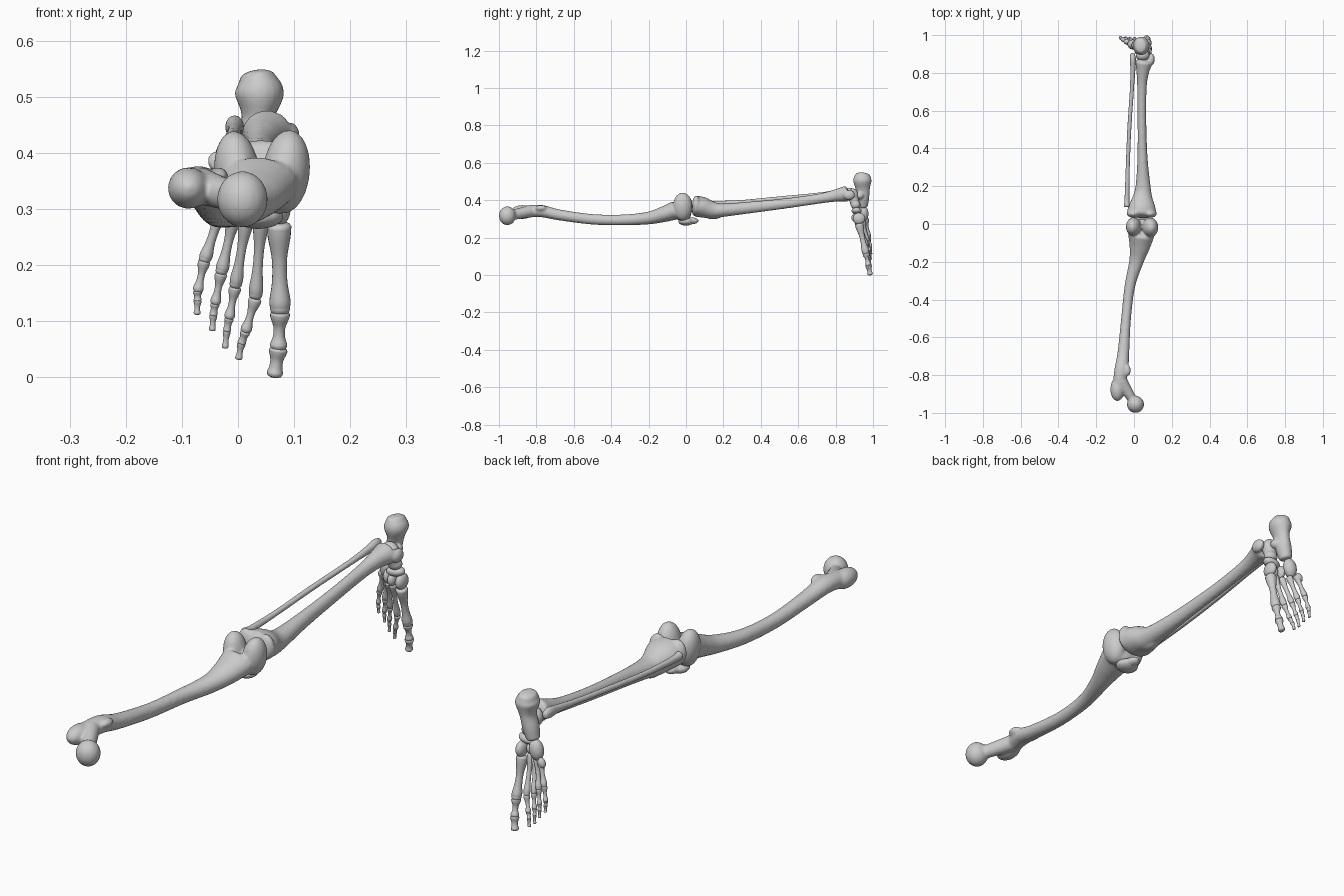
import bpy, bmesh, math
from mathutils import Vector, Matrix


def sample(st, n=5):
    """Catmull-Rom through (x, y, z, half_width, half_depth) stations."""
    p = [Vector(s) for s in st]
    p = [p[0] * 2 - p[1]] + p + [p[-1] * 2 - p[-2]]
    out = []
    for i in range(1, len(p) - 2):
        a, b, c, d = p[i - 1:i + 3]
        for k in range(n):
            t = k / n
            out.append(0.5 * (2 * b + (c - a) * t + (2 * a - 5 * b + 4 * c - d) * t ** 2
                              + (3 * b - a - 3 * c + d) * t ** 3))
    return out + [p[-2]]


def loft(bm, st, dome=0.4, sides=20):
    s = sample(st)
    c = [Vector(v[:3]) for v in s]
    rings = []
    last = len(s) - 1
    for i, v in enumerate(s):
        t = (c[min(i + 1, last)] - c[max(i - 1, 0)]).normalized()
        rings.append((c[i], t, v[3], v[4]))
    # domed ends
    for end, sign in ((0, -1), (-1, 1)):
        o, t, a, b = rings[end]
        for ang in (0.5, 1.0, 1.35):
            r = (o + t * sign * math.sin(ang) * dome * min(a, b), t,
                 a * math.cos(ang), b * math.cos(ang))
            rings.insert(0, r) if sign < 0 else rings.append(r)
    rows = []
    for o, t, a, b in rings:
        u = (Vector((1, 0, 0)) - t * t.x).normalized()
        w = t.cross(u)
        rows.append([bm.verts.new(o + u * a * math.cos(q) + w * b * math.sin(q))
                     for q in (2 * math.pi * k / sides for k in range(sides))])
    for r0, r1 in zip(rows, rows[1:]):
        for k in range(sides):
            j = (k + 1) % sides
            bm.faces.new((r0[k], r0[j], r1[j], r1[k]))
    bm.faces.new(rows[0][::-1])
    bm.faces.new(rows[-1])


def blob(bm, x, y, z, rx, ry, rz, tilt=0):
    m = Matrix.Translation((x, y, z)) @ Matrix.Rotation(tilt, 4, 'Y') @ Matrix.Diagonal((rx, ry, rz, 1))
    bmesh.ops.create_icosphere(bm, subdivisions=4, radius=1, matrix=m)


def bone(name, lofts=(), blobs=(), voxel=0.006, smooth=4):
    bm = bmesh.new()
    for l in lofts:
        loft(bm, l)
    for b in blobs:
        blob(bm, *b)
    bmesh.ops.recalc_face_normals(bm, faces=bm.faces)
    me = bpy.data.meshes.new(name)
    bm.to_mesh(me)
    bm.free()
    for f in me.polygons:
        f.use_smooth = True
    ob = bpy.data.objects.new(name, me)
    bpy.context.collection.objects.link(ob)
    if voxel:  # fuse overlapping volumes into one organic surface
        r = ob.modifiers.new("fuse", 'REMESH')
        r.mode, r.voxel_size, r.use_smooth_shade = 'VOXEL', voxel, True
        s = ob.modifiers.new("soften", 'SMOOTH')
        s.factor, s.iterations = 0.5, smooth
    return ob


# thigh bone: shaft, neck, head, trochanters, condyles
bone("femur", [
    [(-.085, -.88, .336, .030, .033), (-.068, -.78, .343, .037, .033), (-.056, -.68, .322, .031, .029),
     (-.042, -.5, .298, .026, .028), (-.022, -.33, .295, .028, .029), (.012, -.2, .305, .038, .034),
     (.03, -.12, .325, .055, .042), (.038, -.06, .345, .07, .05)],
    [(.008, -.955, .316, .026, .026), (-.02, -.91, .325, .026, .028), (-.07, -.83, .342, .035, .033)],
], [
    (.008, -.955, .317, .045, .045, .05),
    (-.088, -.875, .337, .037, .062, .037, .4), (-.035, -.775, .358, .018, .03, .016),
    (.086, -.018, .366, .042, .052, .075, .1), (-.002, -.015, .365, .04, .05, .074, -.1),
    (.042, -.015, .325, .066, .042, .038),
])

bone("patella", [], [(.036, .0, .287, .046, .042, .023), (.036, .035, .29, .025, .032, .018)])

# shin bones
bone("tibia", [
    [(.04, .055, .368, .078, .056), (.042, .09, .362, .072, .055), (.045, .14, .348, .053, .046),
     (.048, .2, .347, .04, .036), (.045, .35, .362, .027, .031), (.042, .55, .385, .023, .027),
     (.042, .72, .410, .025, .027), (.046, .8, .425, .033, .033), (.052, .855, .434, .046, .043)],
], [(.092, .872, .428, .018, .032, .027), (.042, .145, .318, .022, .045, .02),
    (.085, .055, .375, .036, .022, .05), (-.002, .055, .375, .036, .022, .05)])

bone("fibula", [
    [(-.038, .095, .385, .016, .018), (-.037, .14, .383, .013, .014), (-.033, .3, .391, .011, .011),
     (-.025, .5, .410, .011, .011), (-.012, .7, .429, .011, .011), (-.006, .81, .441, .013, .015),
     (-.006, .87, .446, .017, .021), (-.008, .90, .446, .012, .015)]], voxel=0.004)

# rear foot
bone("calcaneus", [
    [(.012, .945, .37, .026, .028), (.022, .945, .41, .030, .034), (.034, .945, .46, .028, .038),
     (.038, .943, .505, .044, .049), (.035, .945, .535, .032, .040)]],
    [(.05, .93, .425, .022, .022, .02)], voxel=0.004)
bone("talus", [[(.05, .895, .42, .03, .028), (.056, .905, .37, .024, .023)]],
     [(.046, .892, .425, .037, .03, .038), (.057, .907, .375, .028, .026, .024)], voxel=0.004)

# middle foot
for name, b in {
    "navicular": (.057, .912, .343, .038, .027, .019, -.15),
    "cuboid": (-.006, .95, .328, .028, .026, .042, .2),
    "cuneiform_medial": (.075, .925, .302, .019, .033, .032),
    "cuneiform_middle": (.045, .908, .307, .016, .024, .025),
    "cuneiform_lateral": (.019, .92, .311, .016, .025, .03),
}.items():
    bone(name, [], [b], voxel=0.004, smooth=2)


def long_bone(name, p, q, r, waist=0.6):
    """Small bone with flared ends and a slim shaft."""
    p, q = Vector(p), Vector(q)
    prof = ((0.04, 1.0), (.16, .92), (.4, waist), (.65, waist), (.86, .85), (.95, .8))
    bone(name, [[(*p.lerp(q, t), r * k, r * k * 1.05) for t, k in prof]], voxel=0)


# rays: metatarsal base, head, first toe joint, second joint, tip, radius
rays = [
    ((.073, .925, .275), (.075, .962, .115), (.072, .976, .050), None, (.065, .985, .002), .021),
    ((.042, .914, .288), (.031, .960, .140), (.013, .973, .080), (.006, .980, .060), (.001, .985, .032), .014),
    ((.016, .925, .285), (-.005, .965, .160), (-.016, .977, .104), (-.020, .982, .082), (-.023, .986, .052), .013),
    ((-.006, .945, .290), (-.030, .970, .185), (-.041, .981, .130), (-.044, .985, .110), (-.046, .988, .083), .013),
    ((-.030, .960, .298), (-.060, .978, .207), (-.072, .986, .152), (-.072, .988, .136), (-.073, .990, .112), .013),
]
for i, (base, head, j1, j2, tip, r) in enumerate(rays, 1):
    long_bone(f"metatarsal_{i}", base, head, r * 1.05, .62)
    long_bone(f"proximal_phalanx_{i}", head, j1, r * .85, .6)
    if j2:
        long_bone(f"middle_phalanx_{i}", j1, j2, r * .65, .75)
    long_bone(f"distal_phalanx_{i}", j2 or j1, tip, r * (.55 if j2 else .8), .7)
    # bulbous knuckle on the metatarsal head
    k = Vector(base).lerp(Vector(head), .95)
    bone(f"metatarsal_head_{i}", [], [(*k, r * .85, r * .9, r * .75)], voxel=0)

# styloid bump on the outer side of the little-toe ray
bone("styloid_bump", [], [(-.04, .965, .29, .014, .014, .02, .4)], voxel=0)
